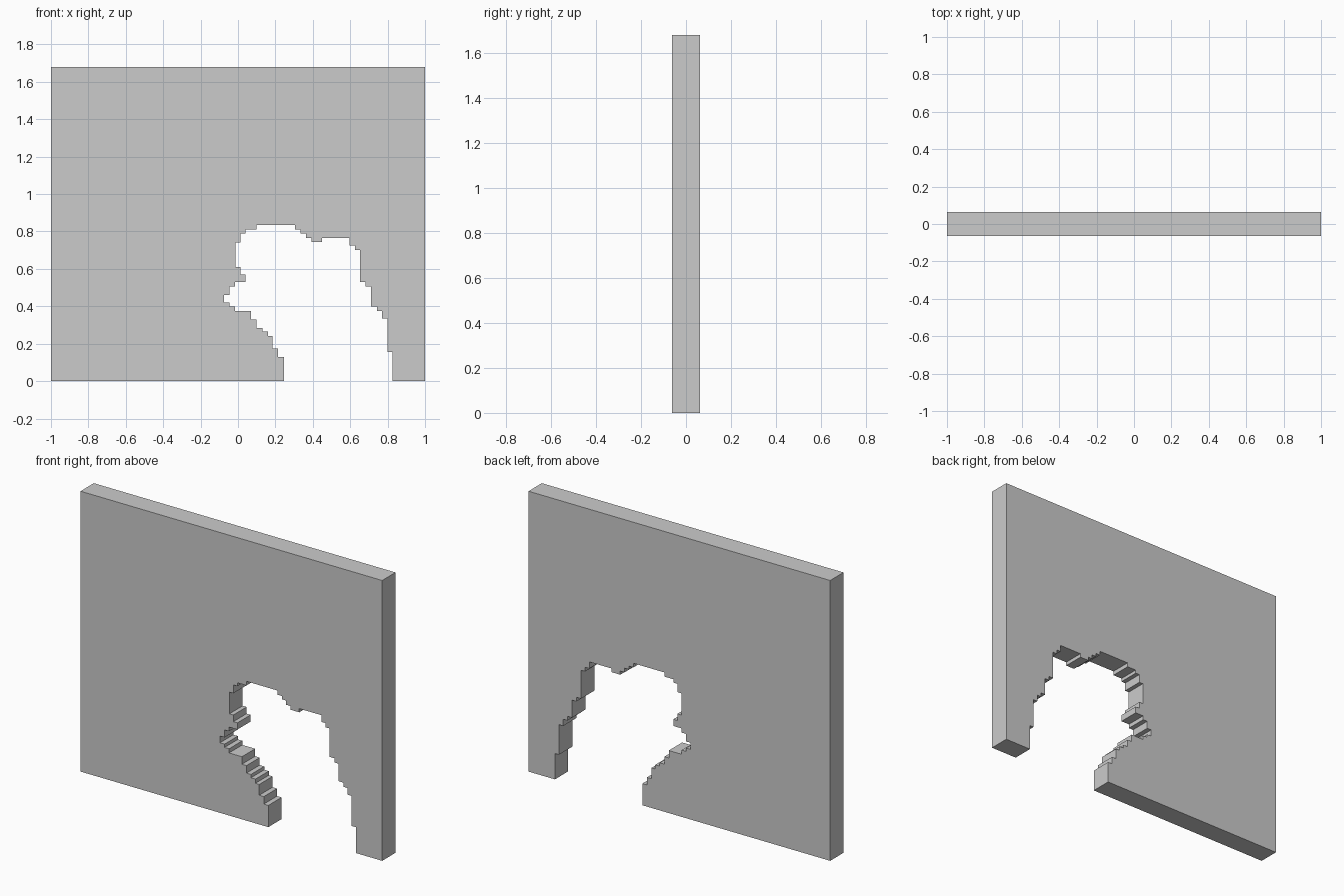
import bpy
import bmesh

if "Cube" in bpy.data.objects:
    bpy.data.objects.remove(bpy.data.objects["Cube"])

HALF_T = 0.063
HEIGHT = 1.68

# Ragged edge of the broken opening: each step goes vertically to z, then across to x
START_X = 0.245
STEPS = [  # (z, x)
    (.13, .215), (.175, .185), (.24, .16), (.265, .13), (.285, .10), (.33, .07),
    (.375, -.015), (.40, -.045), (.42, -.075),                      # left foot
    (.46, -.045), (.505, -.015), (.53, .04), (.57, .013), (.61, -.013),
    (.74, .013), (.79, .04), (.81, .10), (.835, .305),              # left shoulder and top
    (.81, .335), (.79, .363), (.765, .392), (.743, .45),
    (.765, .597), (.725, .625), (.70, .652), (.53, .683),           # right shoulder
    (.505, .712), (.40, .742), (.375, .77), (.335, .798), (.155, .825),
]


def wall_profile():
    pts = [(-1, HEIGHT), (-1, 0), (START_X, 0)]
    x = START_X
    for z, nx in STEPS:
        pts += [(x, z), (nx, z)]
        x = nx
    return pts + [(x, 0), (1, 0), (1, HEIGHT)]


# Wall slab: extrude the profile through its thickness
bm = bmesh.new()
face = bm.faces.new([bm.verts.new((x, -HALF_T, z)) for x, z in wall_profile()])
out = bmesh.ops.extrude_face_region(bm, geom=[face], use_keep_orig=True)
moved = [v for v in out["geom"] if isinstance(v, bmesh.types.BMVert)]
bmesh.ops.translate(bm, verts=moved, vec=(0, 2 * HALF_T, 0))
bmesh.ops.recalc_face_normals(bm, faces=bm.faces)

mesh = bpy.data.meshes.new("broken_wall")
bm.to_mesh(mesh)
bm.free()
bpy.context.collection.objects.link(bpy.data.objects.new("broken_wall", mesh))
